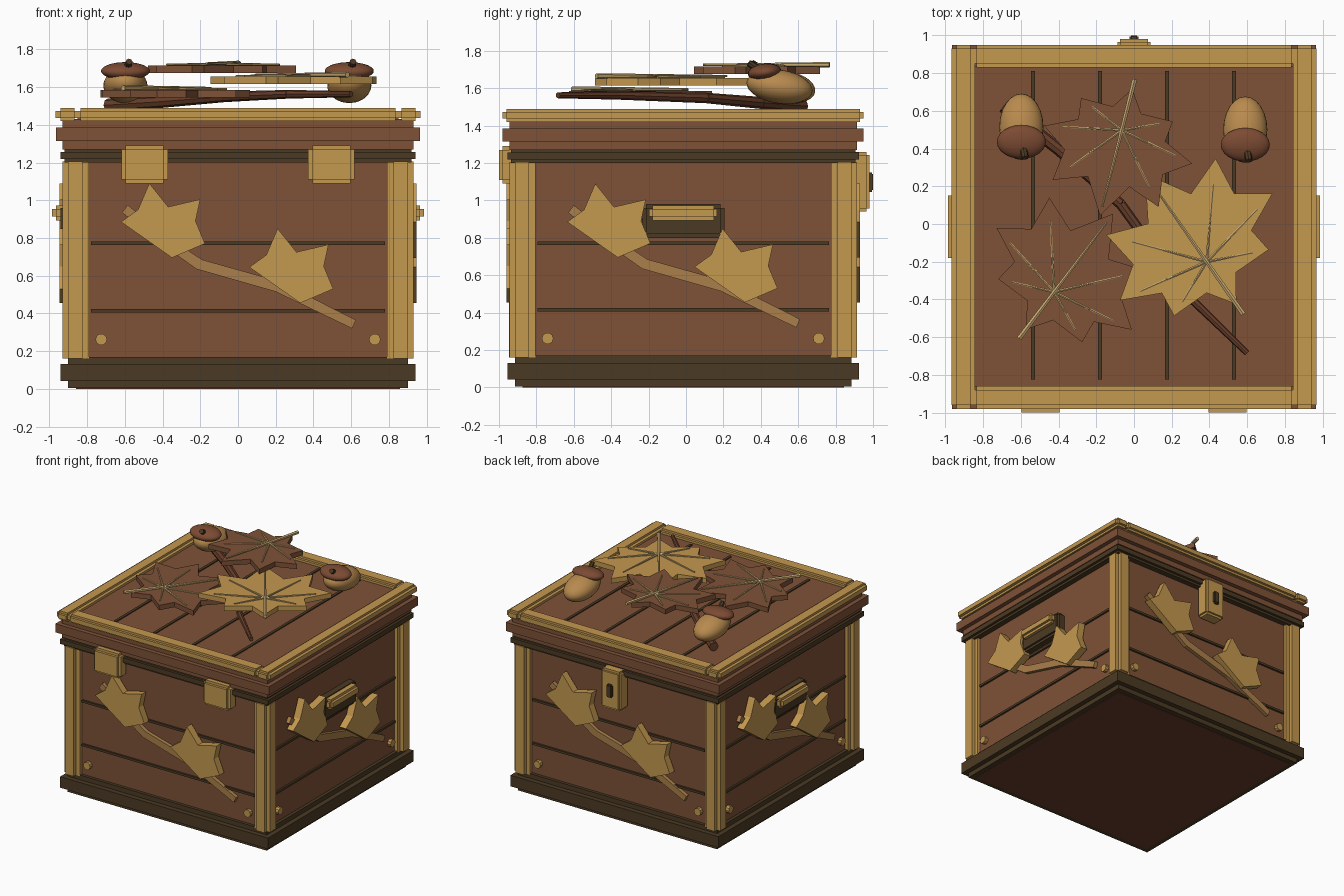
import bpy, bmesh, math
from mathutils import Matrix, Vector

if "Cube" in bpy.data.objects:
    bpy.data.objects.remove(bpy.data.objects["Cube"])

SHIFT = Matrix.Translation((0, -0.015, 0))


def material(name, srgb):
    m = bpy.data.materials.new(name)
    lin = [((c / 255 + 0.055) / 1.055) ** 2.4 for c in srgb]
    m.diffuse_color = (*lin, 1)
    m.use_nodes = True
    m.node_tree.nodes["Principled BSDF"].inputs["Base Color"].default_value = m.diffuse_color
    return m


BROWN = material("brown_wood", (126, 82, 55))
GOLD = material("gold_trim", (196, 152, 79))
DARK = material("dark_wood", (75, 58, 35))
UMBER = material("umber_bark", (104, 62, 42))
TWIG = material("tan_twig", (170, 127, 74))
NUT = material("acorn_nut", (184, 138, 78))
CAP = material("acorn_cap", (124, 75, 51))
VEIN = material("pale_vein", (203, 172, 115))


def finish(name, bm, mat, M=Matrix(), smooth=False):
    bmesh.ops.recalc_face_normals(bm, faces=bm.faces)
    for f in bm.faces:
        f.smooth = smooth
    me = bpy.data.meshes.new(name)
    bm.to_mesh(me)
    bm.free()
    me.materials.append(mat)
    me.transform(SHIFT @ M)
    ob = bpy.data.objects.new(name, me)
    bpy.context.collection.objects.link(ob)
    return ob


def boxes(name, spans, mat, M=Matrix()):
    """One object from boxes given as (x0, x1, y0, y1, z0, z1)."""
    bm = bmesh.new()
    for x0, x1, y0, y1, z0, z1 in spans:
        T = Matrix.Translation(((x0 + x1) / 2, (y0 + y1) / 2, (z0 + z1) / 2))
        S = Matrix.Diagonal((x1 - x0, y1 - y0, z1 - z0, 1))
        bmesh.ops.create_cube(bm, size=1, matrix=T @ S)
    return finish(name, bm, mat, M)


def notched(name, s, n, mat, M=Matrix()):
    """Box with stepped edges: three crossing boxes, each full length on one axis."""
    spans = []
    for axis in range(3):
        b = list(s)
        for a in range(3):
            if a != axis:
                b[2 * a] += n[a]
                b[2 * a + 1] -= n[a]
        spans.append(b)
    return boxes(name, spans, mat, M)


def band(name, half, z0, z1, step, zstep, mat):
    h = half - step
    boxes(name, [(-half, half, -half, half, z0 + zstep, z1 - zstep),
                 (-h, h, -h, h, z0, z1)], mat)


def prism(name, pts, d0, d1, mat, M=Matrix()):
    bm = bmesh.new()
    f = bm.faces.new([bm.verts.new((x, y, d0)) for x, y in pts])
    r = bmesh.ops.extrude_face_region(bm, geom=[f])
    vs = [v for v in r["geom"] if isinstance(v, bmesh.types.BMVert)]
    bmesh.ops.translate(bm, verts=vs, vec=(0, 0, d1 - d0))
    return finish(name, bm, mat, M)


def rods(name, segs, mat, sides=8):
    """Tapered rods, each (start, end, start radius, end radius)."""
    bm = bmesh.new()
    for a, b, r0, r1 in segs:
        a, b = Vector(a), Vector(b)
        q = (b - a).to_track_quat("Z", "Y").to_matrix().to_4x4()
        bmesh.ops.create_cone(bm, cap_ends=True, segments=sides, radius1=r0, radius2=r1,
                              depth=(b - a).length, matrix=Matrix.Translation((a + b) / 2) @ q)
    return finish(name, bm, mat)


def ellipsoid(name, c, r, tilt, mat):
    bm = bmesh.new()
    M = Matrix.Translation(c) @ Matrix.Rotation(tilt, 4, "X") @ Matrix.Diagonal((*r, 1))
    bmesh.ops.create_uvsphere(bm, u_segments=24, v_segments=14, radius=1, matrix=M)
    return finish(name, bm, mat, smooth=True)


# Chest body, base, seam and lid
boxes("bottom_board", [(-0.86, 0.86, -0.86, 0.86, 0, 0.1)], UMBER)
band("base_band", 0.94, 0.004, 0.17, 0.04, 0.038, DARK)
boxes("body", [(-0.875, 0.875, -0.875, 0.875, 0.1, 1.23)], BROWN)
band("seam_band", 0.94, 1.2, 1.275, 0.02, 0.018, DARK)
band("lid_band", 0.965, 1.27, 1.43, 0.035, 0.045, BROWN)
boxes("lid_panel", [(-0.85, 0.85, -0.85, 0.85, 1.4, 1.455)], BROWN)
for i, x in enumerate((-0.535, -0.18, 0.175, 0.53)):
    boxes(f"lid_groove_{i}", [(x - 0.011, x + 0.011, -0.81, 0.825, 1.44, 1.463)], DARK)

# Gold lid frame
for s in (-1, 1):
    c = s * 0.905
    notched(f"lid_side_rail_{s}", (c - 0.062, c + 0.062, -0.965, 0.965, 1.42, 1.49),
            (0.025, 0.02, 0.017), GOLD)
    notched(f"lid_cross_rail_{s}", (-0.86, 0.86, c - 0.06, c + 0.06, 1.42, 1.49),
            (0.025, 0.02, 0.017), GOLD)

# Decoration repeated on the four walls, drawn flat then stood up facing outward
leaf = [(-0.47, 1.09), (-0.37, 0.965), (-0.2, 1.005), (-0.225, 0.89), (-0.175, 0.77),
        (-0.35, 0.695), (-0.62, 0.885), (-0.53, 0.95)]
twig = [(-0.585, 0.975), (-0.38, 0.81), (-0.19, 0.685), (0.22, 0.57), (0.625, 0.365),
        (0.605, 0.32), (0.2, 0.515), (-0.22, 0.635), (-0.41, 0.77), (-0.615, 0.935)]
upright = Matrix.Rotation(math.pi / 2, 4, "X")
for k, wall in enumerate(("front", "right", "back", "left")):
    R = Matrix.Rotation(k * math.pi / 2, 4, "Z")
    W = R @ upright
    boxes(f"{wall}_post", [(0.79, 0.93, -0.9, -0.825, 0.16, 1.205),
                           (0.825, 0.9, -0.93, -0.79, 0.16, 1.205)], GOLD, R)
    for z in (0.415, 0.772):
        boxes(f"{wall}_groove", [(-0.78, 0.78, -0.89, -0.86, z - 0.009, z + 0.009)], DARK, R)
    prism(f"{wall}_twig", twig, 0.86, 0.905, TWIG, W)
    for i in range(2):
        pts = [(x + 0.68 * i, z - 0.24 * i) for x, z in leaf]
        prism(f"{wall}_leaf_{i}", pts, 0.885, 0.945, GOLD, W)
    for s in (-1, 1):
        stud = [(s * 0.725 + 0.031 * math.cos(a * math.pi / 5),
                 0.262 + 0.031 * math.sin(a * math.pi / 5)) for a in range(10)]
        prism(f"{wall}_stud", stud, 0.86, 0.905, GOLD, W)
    # Handles on the two ends
    if k % 2:
        notched(f"{wall}_handle_plate", (-0.22, 0.22, -0.94, -0.85, 0.8, 0.98),
                (0.02, 0.015, 0.02), DARK, R)
        notched(f"{wall}_handle_bar", (-0.182, 0.182, -0.985, -0.9, 0.893, 0.973),
                (0.017, 0.02, 0.02), GOLD, R)

# Front straps and back latch
for s in (-1, 1):
    c = s * 0.495
    notched(f"front_strap_{s}", (c - 0.123, c + 0.123, -0.985, -0.88, 1.09, 1.29),
            (0.022, 0.02, 0.02), GOLD)
notched("back_latch", (-0.088, 0.088, 0.88, 0.995, 0.94, 1.26), (0.015, 0.015, 0.018), GOLD)
notched("keyhole", (-0.025, 0.025, 0.97, 1.015, 1.045, 1.15), (0.008, 0.006, 0.01), DARK)

# Lid leaves: (angle from leaf axis, radius), mirrored about the axis
half = [(22, 0.37), (40, 0.55), (57, 0.39), (79, 0.503), (90, 0.29), (114, 0.335), (145, 0.165)]
outline = [(0, 0.57)] + half + [(180, 0.275)] + [(-a, r) for a, r in reversed(half)]
for name, x, y, z, axis, size, mat in (("gold_lid_leaf", 0.385, -0.185, 1.615, 125, 1, GOLD),
                                       ("low_lid_leaf", -0.423, -0.345, 1.545, 53, 0.91, BROWN),
                                       ("high_lid_leaf", -0.065, 0.512, 1.675, 255.7, 0.82, BROWN)):
    def at(a, r):
        t = math.radians(a + axis)
        return (x + size * r * math.cos(t), y + size * r * math.sin(t))
    prism(name, [at(a, r) for a, r in outline], z, z + 0.04, mat)
    top = z + 0.05
    segs = [((*at(180, 0.34), top), (*at(0, 0.51), top), 0.015, 0.006)]
    for a, r in ((40, 0.41), (79, 0.385), (114, 0.25)):
        for s in (-1, 1):
            segs.append(((x, y, top - 0.004), (*at(s * a, r), top - 0.006), 0.009, 0.005))
    rods(name + "_veins", segs, VEIN, 6)

# Branch lying under the leaves
path = [(-0.69, 0.64, 1.503), (-0.4, 0.41, 1.522), (-0.07, 0.12, 1.548),
        (0.27, -0.35, 1.562), (0.6, -0.67, 1.562)]
rad = [0.036, 0.032, 0.028, 0.023, 0.016]
rods("lid_branch", [(path[i], path[i + 1], rad[i], rad[i + 1]) for i in range(4)], UMBER)

# Acorns
for side, x, y in (("left", -0.597, 0.53), ("right", 0.59, 0.515)):
    ellipsoid(f"{side}_acorn_nut", (x, y, 1.608), (0.117, 0.178, 0.09), -0.15, NUT)
    ellipsoid(f"{side}_acorn_cap", (x, y - 0.08, 1.685), (0.13, 0.09, 0.046), 0.12, CAP)
    rods(f"{side}_acorn_stem", [((x + 0.01, y - 0.11, 1.70), (x + 0.02, y - 0.165, 1.735),
                                 0.022, 0.018)], DARK)
